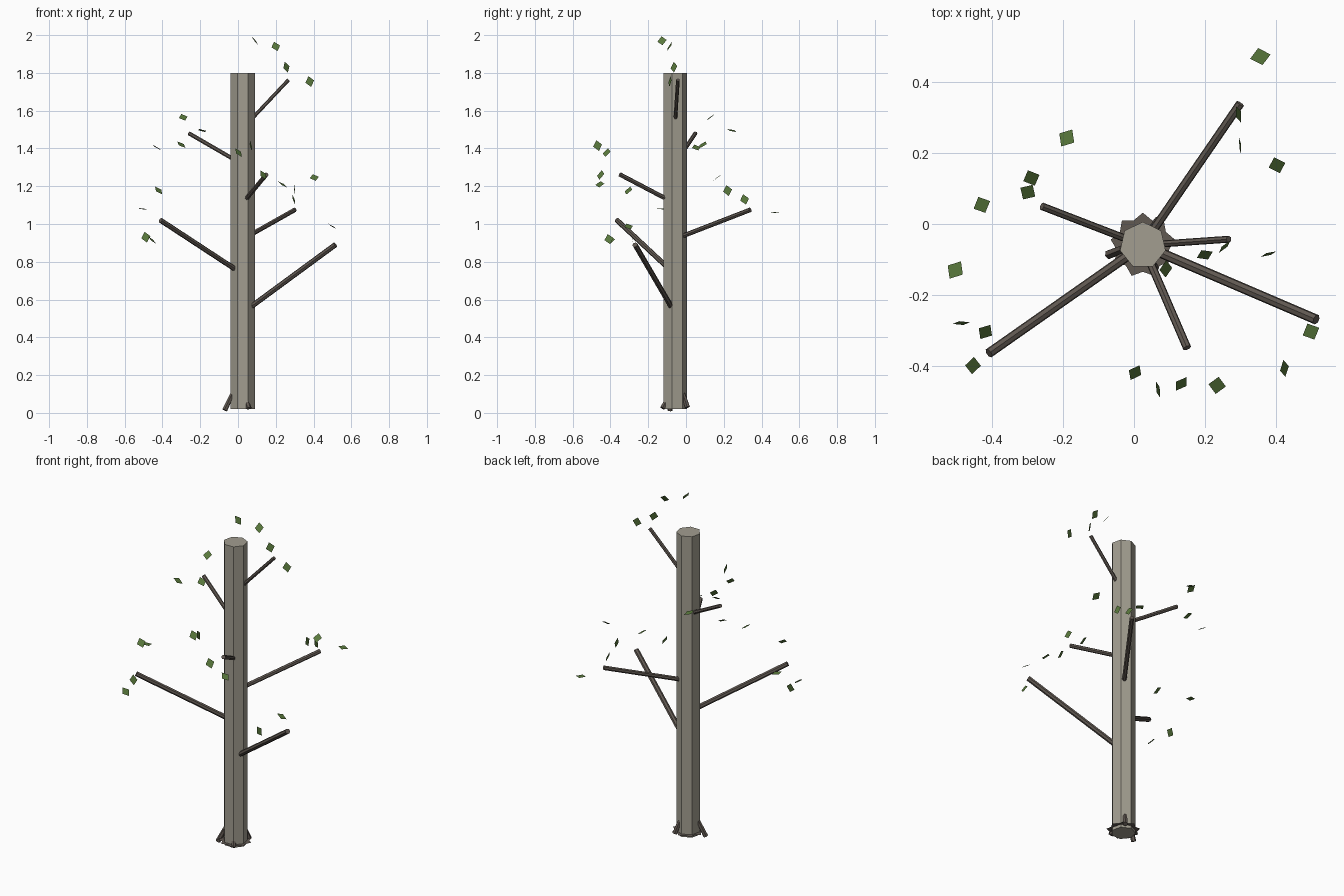
import bpy, bmesh, math
from mathutils import Vector, Matrix

CX, CY = 0.025, -0.06   # trunk axis


def material(name, rgb):
    m = bpy.data.materials.new(name)
    m.diffuse_color = (*rgb, 1)
    return m


BARK = material("bark", (0.36, 0.34, 0.28))
TWIG = material("twig", (0.12, 0.10, 0.085))
LEAF = material("leaf", (0.10, 0.19, 0.045))


def finish(name, bm, mat):
    me = bpy.data.meshes.new(name)
    bm.to_mesh(me)
    bm.free()
    me.materials.append(mat)
    ob = bpy.data.objects.new(name, me)
    bpy.context.collection.objects.link(ob)
    return ob


def rod(name, a, b, r1, r2, sides, mat, spin=0.0):
    a, b = Vector(a), Vector(b)
    d = b - a
    mtx = (Matrix.Translation((a + b) / 2) @ d.to_track_quat('Z', 'Y').to_matrix().to_4x4()
           @ Matrix.Rotation(spin, 4, 'Z'))
    bm = bmesh.new()
    bmesh.ops.create_cone(bm, cap_ends=True, segments=sides, radius1=r1, radius2=r2,
                          depth=d.length, matrix=mtx)
    return finish(name, bm, mat)


# Trunk
rod("trunk", (CX, CY, 0.02), (CX, CY, 1.8), 0.066, 0.066, 7, BARK, math.pi)

# Branches: height on the trunk axis, tip, radius
branches = [
    (0.53, (0.515, -0.27, 0.89), 0.0145),
    (0.735, (-0.41, -0.365, 1.02), 0.014),
    (0.92, (0.30, 0.34, 1.075), 0.0125),
    (1.11, (0.15, -0.35, 1.262), 0.012),
    (1.315, (-0.26, 0.05, 1.48), 0.011),
    (1.505, (0.268, -0.043, 1.763), 0.010),
]
for i, (z, tip, r) in enumerate(branches):
    rod(f"branch_{i + 1}", (CX, CY, z), tip, r, r, 7, TWIG)

# Roots
roots = [
    ((-0.03, -0.07, 0.10), (-0.07, -0.086, 0.014)),
    ((0.05, -0.015, 0.10), (0.068, 0.008, 0.03)),
    ((0.043, -0.10, 0.07), (0.058, -0.125, 0.025)),
]
for i, (a, b) in enumerate(roots):
    rod(f"root_{i + 1}", a, b, 0.012, 0.014, 6, TWIG)

# Jagged flat collar around the foot
bm = bmesh.new()
ring = []
for k in range(18):
    r = 0.092 if k % 2 == 0 else 0.075
    t = math.tau * k / 18 + math.pi / 2
    ring.append(bm.verts.new((CX + r * math.cos(t), CY + r * math.sin(t), 0.037)))
bm.faces.new(ring)
finish("foot_collar", bm, TWIG)

# Leaves: position and facing direction
leaves = [
    ((0.09, -0.127, 1.97), (0.8, -0.15, 0.6)),
    ((0.20, -0.087, 1.94), (0.2, -0.8, 0.5)),
    ((0.256, -0.064, 1.83), (0.7, -0.7, 0.2)),
    ((0.38, -0.085, 1.754), (0.3, -0.95, 0.15)),
    ((-0.29, 0.13, 1.565), (0.1, -0.6, 0.8)),
    ((-0.19, 0.243, 1.495), (0.2, 0.2, 0.95)),
    ((-0.30, 0.09, 1.42), (0.4, -0.4, 0.8)),
    ((-0.43, 0.054, 1.405), (0.5, 0.1, 0.85)),
    ((0.003, -0.42, 1.378), (0.6, -0.5, 0.6)),
    ((0.068, -0.468, 1.415), (0.95, 0.2, 0.2)),
    ((0.133, -0.452, 1.26), (0.6, -0.6, 0.5)),
    ((0.235, -0.456, 1.21), (0.5, -0.2, 0.8)),
    ((0.404, 0.166, 1.246), (0.05, -0.6, 0.8)),
    ((0.30, 0.22, 1.177), (0.98, 0.1, 0.1)),
    ((0.295, 0.31, 1.13), (0.9, 0.2, 0.3)),
    ((0.357, 0.473, 1.06), (0.1, 0, 1)),
    ((-0.42, -0.305, 1.177), (0.5, -0.5, 0.7)),
    ((-0.505, -0.13, 1.08), (0.1, 0.1, 1)),
    ((-0.488, -0.28, 0.93), (0.05, -1, 0.2)),
    ((-0.455, -0.40, 0.915), (0.65, -0.2, 0.75)),
    ((0.50, -0.304, 0.987), (0.5, 0.1, 0.85)),
    ((0.425, -0.408, 0.92), (0.85, 0, 0.4)),
]
bm = bmesh.new()
for pos, normal in leaves:
    q = Vector(normal).to_track_quat('Z', 'Y')
    corners = [(0.024, 0.006, 0), (-0.006, 0.029, 0), (-0.024, -0.006, 0), (0.006, -0.029, 0)]
    bm.faces.new([bm.verts.new(Vector(pos) + q @ Vector(c)) for c in corners])
finish("leaves", bm, LEAF)
